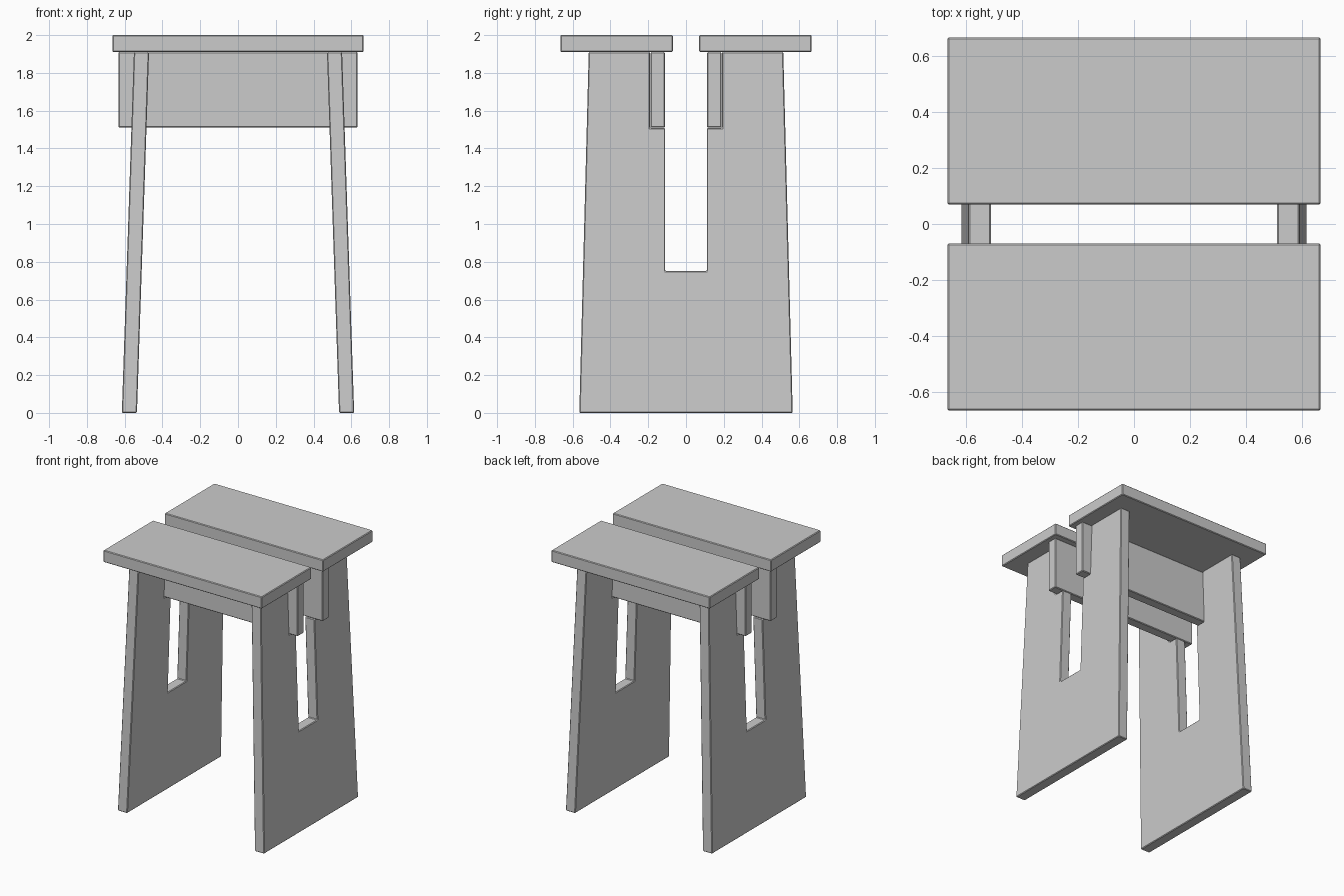
import bpy, bmesh

if "Cube" in bpy.data.objects:
    bpy.data.objects.remove(bpy.data.objects["Cube"])

BEVEL = 0.005


def finish(name, bm):
    bmesh.ops.recalc_face_normals(bm, faces=bm.faces)
    mesh = bpy.data.meshes.new(name)
    bm.to_mesh(mesh)
    bm.free()
    obj = bpy.data.objects.new(name, mesh)
    bpy.context.collection.objects.link(obj)
    # Slightly eased edges
    mod = obj.modifiers.new("eased_edges", 'BEVEL')
    mod.width = BEVEL
    mod.segments = 1
    mod.limit_method = 'ANGLE'
    return obj


def board(name, lo, hi):
    bm = bmesh.new()
    bmesh.ops.create_cube(bm, size=1)
    for v in bm.verts:
        v.co = [(a + b) / 2 + c * (b - a) for a, b, c in zip(lo, hi, v.co)]
    return finish(name, bm)


def leg(name, side):
    # Half outline in (y, z): tapered edge, apron notch, central slot
    half = [(0.565, 0), (0.515, 1.91), (0.19, 1.91), (0.19, 1.508),
            (0.11, 1.508), (0.11, 0.752)]
    outline = half + [(-y, z) for y, z in reversed(half)]
    bm = bmesh.new()
    # Panel leans inward towards the seat
    face = bm.faces.new([bm.verts.new((side * (0.535 - 0.0335 * z), y, z))
                         for y, z in outline])
    ext = bmesh.ops.extrude_face_region(bm, geom=[face], use_keep_orig=True)
    for v in ext['geom']:
        if isinstance(v, bmesh.types.BMVert):
            v.co.x += side * 0.08
    return finish(name, bm)


# Seat boards with a gap between them, each over an apron rail
for label, s in (("front", -1), ("back", 1)):
    y0, y1 = sorted((s * 0.07, s * 0.665))
    board(label + "_seat_board", (-0.665, y0, 1.91), (0.665, y1, 2.0))
    y0, y1 = sorted((s * 0.112, s * 0.188))
    board(label + "_apron", (-0.633, y0, 1.51), (0.633, y1, 1.91))

# Slotted panel legs
leg("left_leg", -1)
leg("right_leg", 1)
